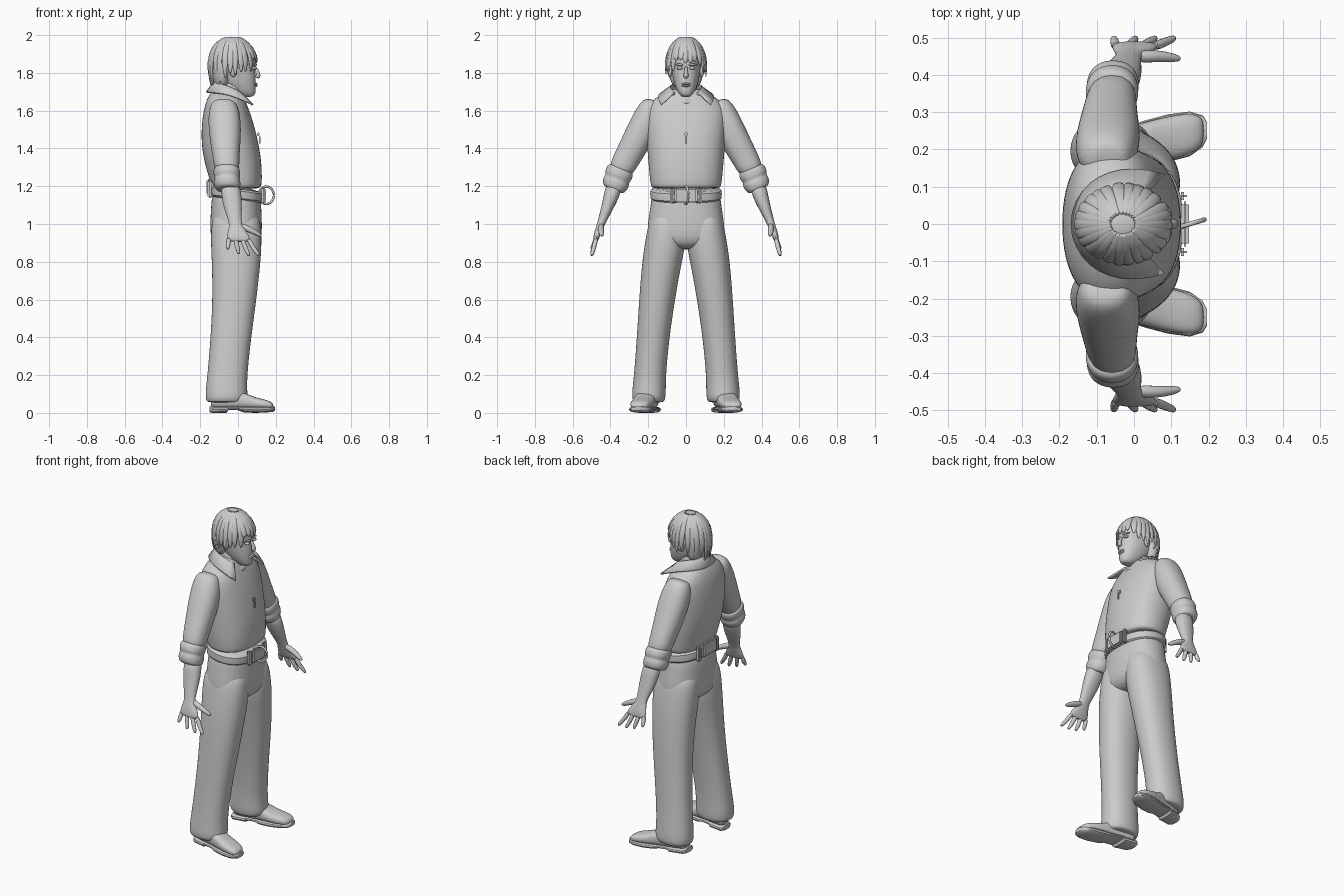
import bpy, bmesh, math, random
from mathutils import Vector

random.seed(4)
default_cube = bpy.data.objects.get("Cube")
if default_cube:
    bpy.data.objects.remove(default_cube, do_unlink=True)

grey = bpy.data.materials.new("plain grey")
grey.use_nodes = True
grey.diffuse_color = (0.6, 0.6, 0.6, 1)
grey.node_tree.nodes["Principled BSDF"].inputs["Base Color"].default_value = grey.diffuse_color


def finish(name, bm, levels=1, sharp=50):
    """Turn a bmesh into a smooth shaded object."""
    bmesh.ops.recalc_face_normals(bm, faces=bm.faces)
    mesh = bpy.data.meshes.new(name)
    bm.to_mesh(mesh)
    bm.free()
    obj = bpy.data.objects.new(name, mesh)
    bpy.context.collection.objects.link(obj)
    mesh.materials.append(grey)
    if levels:
        obj.modifiers.new("smooth", "SUBSURF").levels = levels
        obj.modifiers["smooth"].render_levels = levels
    bpy.ops.object.select_all(action="DESELECT")
    bpy.context.view_layer.objects.active = obj
    obj.select_set(True)
    bpy.ops.object.shade_smooth_by_angle(angle=math.radians(sharp))
    return obj


def oval(center, u, v, power=1.0, count=16):
    """Superellipse ring; a lower power is boxier."""
    ring = []
    for i in range(count):
        a = math.tau * i / count
        c, s = math.cos(a), math.sin(a)
        ring.append(center + u * math.copysign(abs(c) ** power, c)
                    + v * math.copysign(abs(s) ** power, s))
    return ring


def loft(name, rings, levels=1):
    bm = bmesh.new()
    loops = [[bm.verts.new(p) for p in ring] for ring in rings]
    for low, high in zip(loops, loops[1:]):
        for i in range(len(low)):
            j = (i + 1) % len(low)
            bm.faces.new((low[i], low[j], high[j], high[i]))
    bm.faces.new(loops[0])
    bm.faces.new(loops[-1])
    return finish(name, bm, levels)


def stack(name, rows, side=1, tilt_x=0, tilt_y=0, power=0.9, levels=1):
    """Rows of z, back x, front x, inner y, outer y (or z, back, front, half width)."""
    rings = []
    for z, back, front, *ys in rows:
        inner, outer = ys if len(ys) == 2 else (-ys[0], ys[0])
        center = Vector(((back + front) / 2, side * (inner + outer) / 2, z))
        u = Vector((1, 0, tilt_x)) * (front - back) / 2
        v = Vector((0, side, tilt_y)) * (outer - inner) / 2
        rings.append(oval(center, u, v, power))
    return loft(name, rings, levels)


def tube(name, points, widths, outward, flat=1.0, count=8):
    """Tapered strand; flat scales its thickness along the outward direction."""
    points = [Vector(p) for p in points]
    rings = []
    for i, p in enumerate(points):
        along = points[min(i + 1, len(points) - 1)] - points[max(i - 1, 0)]
        u = along.cross(outward).normalized()
        v = u.cross(along).normalized()
        rings.append(oval(p, u * widths[i], v * widths[i] * flat, count=count))
    return loft(name, rings)


def blob(name, center, size):
    bm = bmesh.new()
    bmesh.ops.create_uvsphere(bm, u_segments=12, v_segments=8, radius=1)
    bmesh.ops.scale(bm, vec=size, verts=bm.verts)
    bmesh.ops.translate(bm, vec=center, verts=bm.verts)
    return finish(name, bm, 0)


def block(name, center, size, bevel=0.008):
    bm = bmesh.new()
    bmesh.ops.create_cube(bm, size=1)
    bmesh.ops.scale(bm, vec=size, verts=bm.verts)
    bmesh.ops.translate(bm, vec=center, verts=bm.verts)
    bmesh.ops.bevel(bm, geom=bm.edges[:], offset=bevel, segments=2, affect="EDGES")
    return finish(name, bm, 0)


# Shirt body
stack("shirt_body", [
    (1.185, -.13, .115, .18), (1.2, -.145, .128, .19), (1.26, -.16, .13, .197),
    (1.35, -.187, .125, .205), (1.45, -.198, .107, .212), (1.55, -.193, .08, .222),
    (1.62, -.18, .055, .215), (1.665, -.165, .035, .17), (1.695, -.145, .02, .115),
    (1.72, -.12, .0, .075)], power=0.85, levels=2)
stack("undershirt_neck", [(1.62, -.1, .058, .075), (1.66, -.1, .042, .072),
                          (1.67, -.095, .034, .066)])

# Trouser hips, belt and belt fittings
stack("trouser_hips", [
    (1.2, -.135, .12, .18), (1.1, -.145, .125, .19), (1.0, -.15, .13, .207),
    (.93, -.147, .128, .21), (.89, -.13, .11, .17), (.865, -.08, .07, .06)],
    power=0.85, levels=2)
stack("belt", [(1.125, -.145, .125, .186), (1.13, -.155, .135, .194),
               (1.185, -.155, .138, .194), (1.19, -.14, .125, .185)],
      tilt_x=-0.13, power=0.85)
block("buckle_plate", (.137, 0, 1.15), (.022, .12, .08))
for y in (-.075, .075):
    block("buckle_side_loop", (.13, y, 1.15), (.025, .022, .09))
block("back_pouch", (-.15, 0, 1.195), (.035, .13, .085))
for y in (-.085, .085):
    block("back_belt_loop", (-.146, y, 1.185), (.03, .025, .095))
ring_path = [Vector((.15 + .04 * math.cos(a), .012 * math.cos(a), 1.152 + .047 * math.sin(a)))
             for a in [math.tau * i / 20 for i in range(21)]]
tube("belt_ring", ring_path, [.007] * 21, Vector((0, 1, 0)))

# Zip pull on the chest
block("zip_slider", (.108, 0, 1.475), (.014, .016, .02), .003)
block("zip_pull", (.115, 0, 1.445), (.008, .01, .04), .002)

for side, label in ((1, "left"), (-1, "right")):
    # Trouser leg with its cuff
    stack(label + "_trouser_leg", [
        (1.08, -.13, .11, .01, .18), (.97, -.147, .127, .004, .208),
        (.87, -.145, .127, .004, .224), (.78, -.14, .12, .024, .236),
        (.6, -.137, .1, .057, .25), (.4, -.147, .072, .086, .262),
        (.22, -.162, .052, .104, .275), (.13, -.172, .05, .105, .285),
        (.09, -.174, .054, .106, .288), (.06, -.17, .045, .112, .282),
        (.055, -.15, .02, .13, .26)], side, tilt_x=-.0, levels=2)

    # Shoe upper and sole, toes turned slightly out
    def shoe_ring(x, half, low, high, shift=0.0):
        center = Vector((x, side * (.212 + x * .2 + shift), (low + high) / 2))
        return oval(center, Vector((0, half, 0)), Vector((0, 0, (high - low) / 2)), 0.75)
    loft(label + "_shoe_upper", [shoe_ring(*r) for r in [
        (-.145, .03, .03, .08), (-.125, .048, .02, .12), (-.04, .054, .02, .13),
        (.03, .056, .02, .112), (.08, .06, .02, .085), (.14, .058, .02, .072),
        (.175, .046, .02, .06), (.188, .026, .022, .045)]])
    bm = bmesh.new()
    loops = [[bm.verts.new(p) for p in shoe_ring(x, half, low, .034)] for x, half, low in [
        (-.15, .035, .004), (-.135, .052, .0), (-.06, .056, .0), (-.052, .056, .014),
        (.0, .056, .014), (.03, .06, .003), (.09, .064, .0), (.15, .06, .002),
        (.185, .042, .006), (.196, .022, .012)]]
    for first, second in zip(loops, loops[1:]):
        bmesh.ops.bridge_loops(bm, edges=[
            bm.edges.get((l[i - 1], l[i])) or bm.edges.new((l[i - 1], l[i]))
            for l in (first, second) for i in range(len(l))])
    bm.faces.new(loops[0])
    bm.faces.new(loops[-1])
    finish(label + "_shoe_sole", bm, 0, 35)

    # Sleeve and rolled cuff
    stack(label + "_sleeve", [
        (1.655, -.12, -.03, .13, .2), (1.635, -.148, -.005, .12, .235),
        (1.57, -.16, .015, .13, .275), (1.48, -.155, .018, .165, .318),
        (1.4, -.143, .012, .21, .355), (1.33, -.132, .008, .255, .39),
        (1.26, -.12, .008, .295, .415)], side, tilt_y=.35, levels=2)
    stack(label + "_rolled_cuff", [
        (1.3, -.12, .0, .285, .395), (1.285, -.133, .012, .277, .417),
        (1.255, -.13, .014, .29, .43), (1.24, -.122, .007, .302, .425),
        (1.225, -.13, .015, .3, .437), (1.2, -.126, .014, .315, .442),
        (1.183, -.115, .008, .33, .437), (1.18, -.095, -.01, .345, .42)],
        side, tilt_y=.4, levels=2)

    # Forearm running into the palm
    stack(label + "_forearm_and_palm", [
        (1.22, -.09, .01, .33, .42), (1.15, -.09, .02, .352, .435),
        (1.08, -.075, .022, .388, .45), (1.01, -.048, .018, .425, .468),
        (.985, -.047, .025, .437, .475), (.95, -.058, .055, .45, .487),
        (.92, -.06, .066, .463, .492), (.905, -.052, .062, .47, .49)], side, tilt_y=.2)

    # Fingers and thumb
    for i, (root, tip, drop) in enumerate([
            (-.048, -.056, .865), (-.014, .004, .84), (.02, .058, .83), (.05, .11, .832)]):
        middle = (root + tip) / 2
        tube(f"{label}_finger_{i + 1}", [
            (root, side * .475, .93), (middle, side * .487, (.915 + drop) / 2),
            (tip * .95, side * .497, drop + .012), (tip, side * .5, drop)],
            [.015, .013, .011, .006], Vector((0, 1, 0)))
    tube(label + "_thumb", [(.0, side * .448, .995), (.06, side * .452, .972),
                            (.108, side * .446, .945), (.126, side * .443, .936)],
         [.02, .018, .013, .007], Vector((0, 1, 0)))

    # Eyes, brows and ears
    blob(label + "_eye", (.086, side * .033, 1.825), (.012, .016, .008))
    tube(label + "_brow", [(.098, side * .014, 1.84), (.095, side * .036, 1.847),
                           (.076, side * .06, 1.84)], [.006, .007, .004], Vector((1, 0, 0)))
    blob(label + "_ear", (-.025, side * .084, 1.81), (.02, .012, .032))

# Head, neck and facial features
stack("neck", [(1.6, -.11, .03, .07), (1.68, -.1, .03, .06), (1.78, -.1, .02, .06)])
stack("head", [
    (1.672, .025, .075, .02), (1.685, -.005, .092, .036), (1.71, -.05, .096, .052),
    (1.75, -.09, .096, .066), (1.79, -.12, .096, .074), (1.815, -.125, .09, .077),
    (1.845, -.13, .097, .08), (1.9, -.13, .092, .083), (1.95, -.11, .065, .068),
    (1.98, -.06, .02, .03)], levels=2)
tube("nose", [(.088, 0, 1.835), (.102, 0, 1.81), (.11, 0, 1.785), (.098, 0, 1.772)],
     [.008, .01, .016, .012], Vector((1, 0, 0)))
for z in (1.742, 1.732):
    blob("lip", (.092, 0, z), (.012, .024, .006))

# Hair: crown cap, back mass and layered locks
stack("hair_crown", [
    (1.865, -.147, .085, .095), (1.9, -.15, .085, .098), (1.94, -.135, .07, .085),
    (1.975, -.1, .035, .055), (1.992, -.06, -.01, .022)], power=1, levels=2)
stack("hair_back", [
    (1.715, -.115, -.06, .06), (1.75, -.133, -.035, .083), (1.81, -.147, -.03, .095),
    (1.88, -.145, -.01, .095)], power=1)
lock_count = 26
for i in range(lock_count):
    a = math.tau * (i + random.uniform(-.2, .2)) / lock_count
    facing = math.cos(a)
    outward = Vector((facing, math.sin(a), 0))
    end = 1.785 + .055 * facing + (.03 if facing > .8 else 0) + random.uniform(-.025, .02)
    path = []
    for degrees in (78, 48, 18):
        e = math.radians(degrees)
        path.append((-.03 + .127 * math.cos(e) * facing, .104 * math.cos(e) * math.sin(a),
                     1.865 + .131 * math.sin(e)))
    pull = .84 if facing < -.3 else .98
    path.append((-.03 + .13 * facing, .109 * math.sin(a), (1.89 + end) / 2))
    path.append((-.03 + .13 * pull * facing, .108 * pull * math.sin(a), end))
    tube(f"hair_lock_{i + 1}", path, [.012, .019, .021, .018, .004], outward, 0.4, 6)

# Folded collar with pointed fronts
bm = bmesh.new()
columns = []
for i in range(21):
    t = i / 10 - 1
    a = math.pi + t * 2.35
    flare = .125 + .055 * t ** 4
    rows = [(-.045 + .085 * math.cos(a), .08 * math.sin(a), 1.715 - .05 * t * t),
            (-.045 + .088 * math.cos(a), .083 * math.sin(a), 1.752 - .055 * t * t),
            (-.045 + flare * math.cos(a), (flare + .008) * math.sin(a),
             1.7 - .065 * t ** 4)]
    columns.append([bm.verts.new(p) for p in rows])
for first, second in zip(columns, columns[1:]):
    for k in range(2):
        bm.faces.new((first[k], second[k], second[k + 1], first[k + 1]))
collar = finish("shirt_collar", bm, 0)
collar.modifiers.new("cloth", "SOLIDIFY").thickness = 0.01
